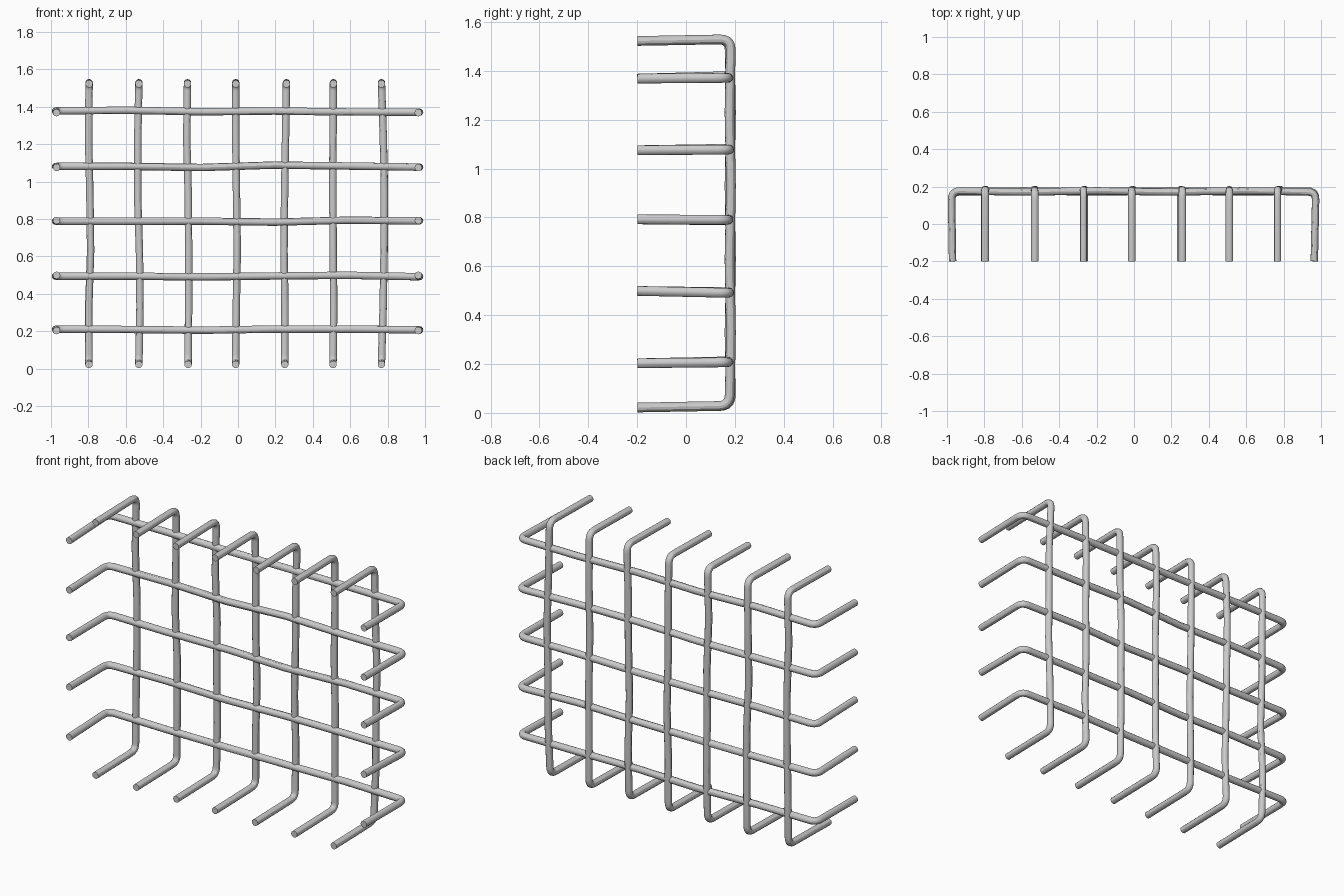
import bpy
from mathutils import Vector

if "Cube" in bpy.data.objects:
    bpy.data.objects.remove(bpy.data.objects["Cube"])

R = 0.0198      # rod radius
BEND = 0.045    # setback of the rounded corner
FRONT = -0.199  # y of the cut rod ends


def rounded(a, b, c):
    """Points of a smooth bend at corner b between a and c."""
    p = b + (a - b).normalized() * BEND
    q = b + (c - b).normalized() * BEND
    return [p * (1 - t) ** 2 + b * 2 * t * (1 - t) + q * t * t
            for t in (0, 0.2, 0.4, 0.6, 0.8, 1)]


def rod(name, pts):
    """Capped round rod along pts, bent at the second and second-last point."""
    p = [Vector(v) for v in pts]
    path = [p[0]] + rounded(*p[:3]) + p[3 - 1:-2] + rounded(*p[-3:]) + [p[-1]]
    cu = bpy.data.curves.new(name, 'CURVE')
    cu.dimensions = '3D'
    cu.bevel_depth = R
    cu.bevel_resolution = 4
    cu.use_fill_caps = True
    s = cu.splines.new('POLY')
    s.points.add(len(path) - 1)
    for sp, v in zip(s.points, path):
        sp.co = (*v, 1)
    ob = bpy.data.objects.new(name, cu)
    bpy.context.collection.objects.link(ob)
    bpy.ops.object.select_all(action='DESELECT')
    ob.select_set(True)
    bpy.context.view_layer.objects.active = ob
    bpy.ops.object.convert(target='MESH')
    bpy.ops.object.shade_smooth_by_angle()


# upright rods: x at evenly spaced heights from top to bottom (slightly hand-bent)
uprights = [
    (-0.796, -0.799, -0.792, -0.788, -0.798, -0.797),
    (-0.530, -0.536, -0.537, -0.527, -0.524, -0.530),
    (-0.270, -0.274, -0.266, -0.264, -0.264, -0.267),
    (-0.012, -0.012, -0.008, -0.004, -0.009, -0.013),
    (0.259, 0.254, 0.249, 0.246, 0.251, 0.250),
    (0.510, 0.508, 0.507, 0.509, 0.512, 0.508),
    (0.767, 0.777, 0.783, 0.781, 0.776, 0.767),
]
for i, xs in enumerate(uprights):
    n = len(xs) - 1
    back = [(x, 0.181 + 0.003 * (-1) ** (k + i), 1.529 - 1.500 * k / n)
            for k, x in enumerate(xs)]
    rod(f"upright_rod_{i + 1}",
        [(xs[0], FRONT, 1.522)] + back + [(xs[-1], FRONT, 0.022)])

# cross rods: z of the front tips, then z from left to right
crossbars = [
    (1.368, (1.378, 1.381, 1.373, 1.377, 1.372, 1.371)),
    (1.075, (1.081, 1.081, 1.075, 1.088, 1.083, 1.077)),
    (0.792, (0.788, 0.788, 0.788, 0.783, 0.793, 0.790)),
    (0.499, (0.494, 0.494, 0.490, 0.495, 0.499, 0.491)),
    (0.203, (0.211, 0.209, 0.205, 0.211, 0.211, 0.207)),
]
for i, (tip, zs) in enumerate(crossbars):
    n = len(zs) - 1
    back = [(-0.976 + 1.948 * k / n, 0.174 + 0.003 * (-1) ** (k + i), z)
            for k, z in enumerate(zs)]
    rod(f"cross_rod_{i + 1}",
        [(-0.970, FRONT, tip)] + back + [(0.964, FRONT, tip)])
